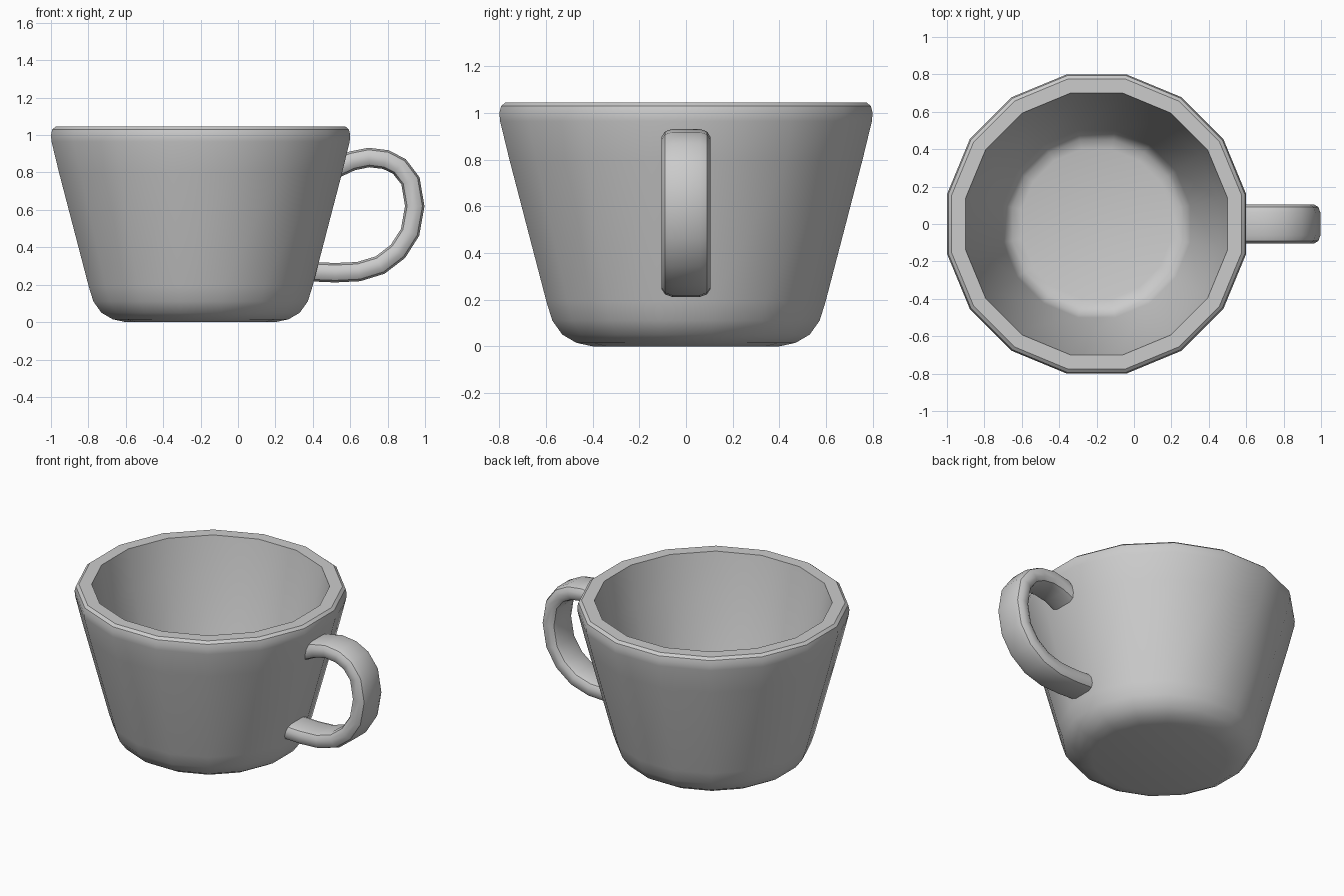
import bpy, bmesh
from math import cos, sin, pi
from mathutils import Vector

if "Cube" in bpy.data.objects:
    bpy.data.objects.remove(bpy.data.objects["Cube"])


def finish(bm, name):
    bmesh.ops.recalc_face_normals(bm, faces=bm.faces)
    mesh = bpy.data.meshes.new(name)
    bm.to_mesh(mesh)
    bm.free()
    ob = bpy.data.objects.new(name, mesh)
    bpy.context.collection.objects.link(ob)
    bpy.ops.object.select_all(action='DESELECT')
    ob.select_set(True)
    bpy.context.view_layer.objects.active = ob
    bpy.ops.object.shade_smooth_by_angle(angle=pi / 5)
    return ob


def skin(name, rings):
    """Bridge successive closed rings of points and cap both ends."""
    bm = bmesh.new()
    loops = [[bm.verts.new(p) for p in ring] for ring in rings]
    n = len(loops[0])
    for a, b in zip(loops, loops[1:]):
        for i in range(n):
            j = (i + 1) % n
            bm.faces.new((a[i], a[j], b[j], b[i]))
    bm.faces.new(loops[0])
    bm.faces.new(loops[-1])
    return finish(bm, name)


# Cup body: 16-sided thick-walled profile (flat-to-flat radius, height)
SIDES = 16
profile = [(0.40, 0.0), (0.47, 0.015), (0.53, 0.05), (0.573, 0.11), (0.598, 0.19),
           (0.757, 0.80), (0.797, 0.965), (0.80, 1.0), (0.793, 1.03), (0.775, 1.045),
           (0.70, 1.045), (0.655, 0.80), (0.50, 0.19), (0.483, 0.145), (0.45, 0.113),
           (0.40, 0.10)]


def cup_ring(r, z):
    r /= cos(pi / SIDES)
    angles = [(i + 0.5) * 2 * pi / SIDES for i in range(SIDES)]
    return [(-0.2 + r * cos(a), r * sin(a), z) for a in angles]


skin("cup_body", [cup_ring(r, z) for r, z in profile])

# Handle: flat rounded strap swept along a loop, ends buried in the wall
path = [Vector((x, 0, z)) for x, z in [
    (0.53, 0.825), (0.61, 0.862), (0.70, 0.88), (0.79, 0.869), (0.863, 0.832),
    (0.922, 0.755), (0.945, 0.62), (0.92, 0.48), (0.855, 0.378), (0.76, 0.305),
    (0.645, 0.27), (0.52, 0.264), (0.38, 0.27)]]
section = [(0.105, 0.018), (0.09, 0.041), (0.06, 0.052)]
section += [(-y, t) for y, t in reversed(section)]
section += [(-y, -t) for y, t in section]

rings = []
for i, p in enumerate(path):
    tangent = (path[min(i + 1, len(path) - 1)] - path[max(i - 1, 0)]).normalized()
    out = Vector((-tangent.z, 0, tangent.x))
    rings.append([p + out * t + Vector((0, y, 0)) for y, t in section])
skin("handle", rings)
